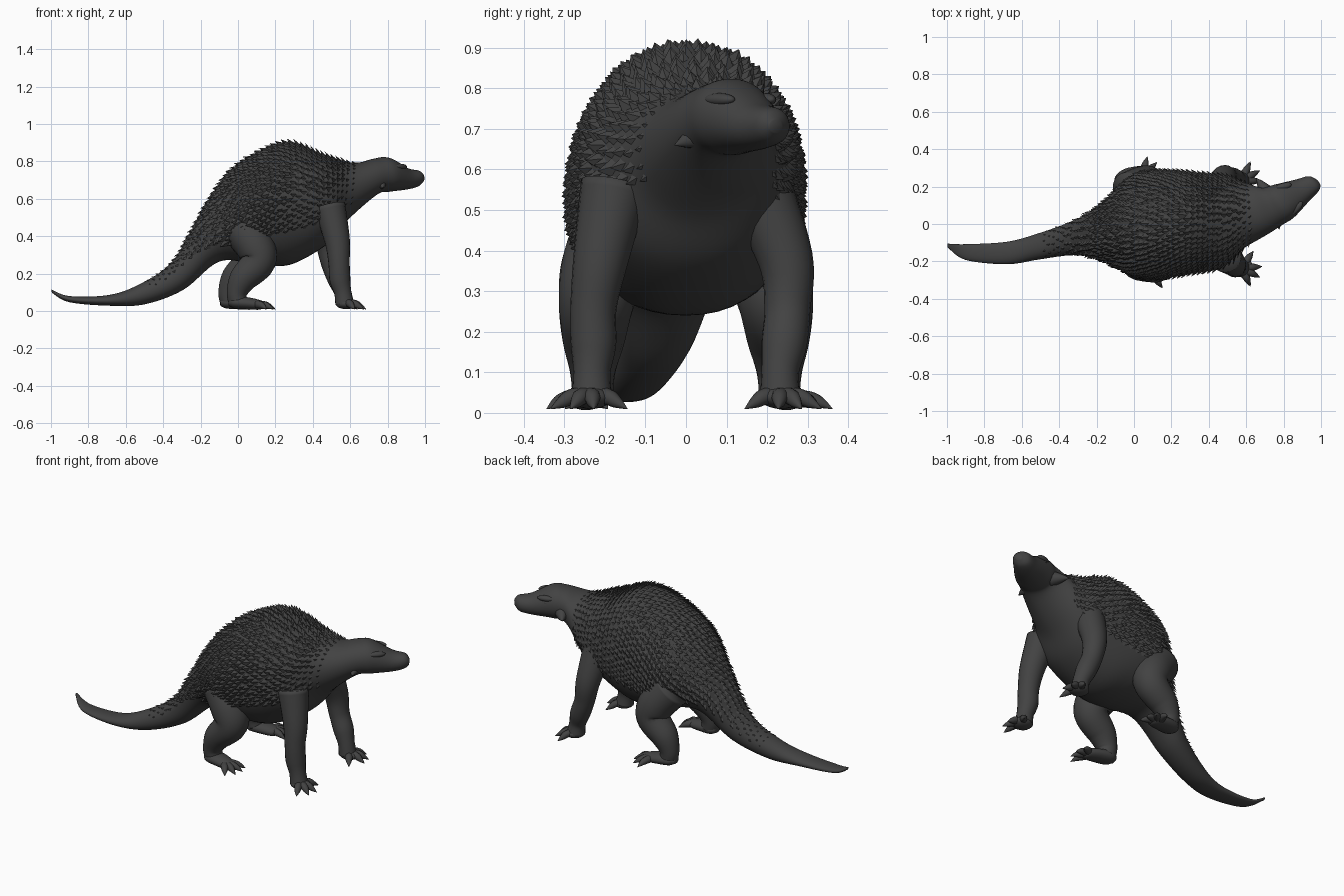
import bpy, bmesh, math, random
from mathutils import Vector

if "Cube" in bpy.data.objects:
    bpy.data.objects.remove(bpy.data.objects["Cube"])

random.seed(4)
skin = bpy.data.materials.new("charcoal skin")
skin.diffuse_color = (0.055, 0.055, 0.055, 1)
skin.use_nodes = True
skin.node_tree.nodes["Principled BSDF"].inputs["Base Color"].default_value = skin.diffuse_color


def make(name, verts, faces, smooth=True):
    me = bpy.data.meshes.new(name)
    me.from_pydata([tuple(v) for v in verts], [], faces)
    bm = bmesh.new()
    bm.from_mesh(me)
    bmesh.ops.recalc_face_normals(bm, faces=bm.faces)
    for f in bm.faces:
        f.smooth = smooth
    bm.to_mesh(me)
    bm.free()
    me.materials.append(skin)
    ob = bpy.data.objects.new(name, me)
    bpy.context.collection.objects.link(ob)
    return ob


def bridge(rings):
    # faces joining a list of equal rings, with end caps
    n = len(rings[0])
    verts = [v for r in rings for v in r]
    faces = [[i * n + j, i * n + (j + 1) % n, (i + 1) * n + (j + 1) % n, (i + 1) * n + j]
             for i in range(len(rings) - 1) for j in range(n)]
    faces += [list(range(n)), list(range(len(verts) - n, len(verts)))]
    return verts, faces


def sample(rows, u):
    # smooth curve through every column of a table
    i = min(max(int(u), 0), len(rows) - 2)
    t = u - i
    a, b, c, d = (rows[min(max(k, 0), len(rows) - 1)] for k in (i - 1, i, i + 1, i + 2))
    return [0.5 * (2 * q + (r - p) * t + (2 * p - 5 * q + 4 * r - s) * t * t
                   + (3 * q - p - 3 * r + s) * t ** 3) for p, q, r, s in zip(a, b, c, d)]


def clamp(v):
    return min(max(v, 0), 1)


def tube(name, pts, seg=16, steps=6, flat=1.0):
    axis = (Vector(pts[-1][:3]) - Vector(pts[0][:3])).normalized()
    ref = Vector((0, 1, 0)) if abs(axis.y) < 0.8 else Vector((1, 0, 0))
    last = len(pts) - 1
    rings = []
    for k in range(last * steps + 1):
        u = k / steps
        p = sample(pts, u)
        t = (Vector(sample(pts, min(u + .05, last))[:3])
             - Vector(sample(pts, max(u - .05, 0))[:3])).normalized()
        side = (ref - t * ref.dot(t)).normalized()
        up = t.cross(side) * flat
        r = max(p[3], 0.001)
        rings.append([Vector(p[:3]) + (side * math.cos(a) + up * math.sin(a)) * r
                      for a in (2 * math.pi * j / seg for j in range(seg))])
    return make(name, *bridge(rings))


def blob(name, loc, radii, yaw=0):
    bm = bmesh.new()
    bmesh.ops.create_uvsphere(bm, u_segments=20, v_segments=12, radius=1)
    bm.verts.index_update()
    ca, sa = math.cos(yaw), math.sin(yaw)
    verts = []
    for v in bm.verts:
        x, y, z = (v.co[i] * radii[i] for i in range(3))
        verts.append((loc[0] + x * ca - y * sa, loc[1] + x * sa + y * ca, loc[2] + z))
    faces = [[v.index for v in f.verts] for f in bm.faces]
    bm.free()
    return make(name, verts, faces)


# body rings from tail tip to snout: top x, top z, bottom x, bottom z, centre y, half width
BODY = [
    (-.998, .116, -.995, .098, -.115, .010), (-.90, .08, -.90, .047, -.15, .042),
    (-.69, .086, -.67, .028, -.155, .06), (-.53, .142, -.49, .038, -.12, .07),
    (-.36, .255, -.29, .115, -.075, .092), (-.23, .46, -.10, .265, -.045, .145),
    (-.08, .70, .08, .25, -.01, .258), (.07, .825, .17, .24, -.003, .282),
    (.27, .90, .30, .255, .005, .27), (.47, .83, .48, .36, .015, .24),
    (.62, .793, .59, .49, .055, .168), (.73, .815, .73, .62, .09, .115),
    (.80, .82, .80, .637, .122, .103), (.90, .765, .90, .65, .18, .068),
    (.965, .75, .955, .665, .215, .048), (.99, .722, .985, .69, .222, .018)]


def body_point(u, a):
    xt, zt, xb, zb, yc, ry = sample(BODY, u)
    turn = clamp((xt - .58) / .22)  # the neck turns the head to the left
    yaw = math.radians(33) * turn * turn * (3 - 2 * turn)
    c = Vector(((xt + xb) / 2, yc, (zt + zb) / 2))
    up = Vector(((xt - xb) / 2, 0, (zt - zb) / 2))
    side = Vector((-math.sin(yaw), math.cos(yaw), 0)) * ry
    co, si = math.cos(a), math.sin(a)
    return c + side * math.copysign(abs(co) ** .92, co) + up * math.copysign(abs(si) ** .96, si)


N = 48
make("body_and_head", *bridge([[body_point(k / 7, 2 * math.pi * j / N) for j in range(N)]
                               for k in range((len(BODY) - 1) * 7 + 1)]))

# overlapping pointed scales over the back, flanks and tail root
verts, faces = [], []
u, row = 3.3, 0
while u < 10.2:
    lo = .25 - .7 * clamp((u - 4.2) / 1.3)
    arc = [body_point(u, lo + (math.pi - 2 * lo) * k / 24) for k in range(25)]
    length = sum((q - p).length for p, q in zip(arc, arc[1:]))
    fade = min(1, .35 + (u - 3.3) * .35, .4 + (10.2 - u) * .8)
    count = max(4, int(length / .033))
    for k in range(count):
        a = lo + (math.pi - 2 * lo) * (k + .5 * (row % 2) + random.uniform(.1, .4)) / count
        p = body_point(u, a)
        fwd = (body_point(u + .05, a) - body_point(u - .05, a)).normalized()
        side = (body_point(u, a + .03) - body_point(u, a - .03)).normalized()
        nor = fwd.cross(side).normalized()
        if nor.dot(p - (body_point(u, 0) + body_point(u, math.pi)) / 2) < 0:
            nor = -nor
        s = fade * random.uniform(.8, 1.2)
        b = len(verts)
        verts += [p + fwd * .024 * s - nor * .004, p + side * .021 * s - nor * .004,
                  p - side * .021 * s - nor * .004, p - fwd * .026 * s + nor * .019 * s]
        faces += [[b, b + 1, b + 3], [b, b + 3, b + 2], [b + 1, b + 2, b + 3], [b, b + 2, b + 1]]
    u += .015 / max((body_point(u + .25, 1.57) - body_point(u - .25, 1.57)).length, .03)
    row += 1
make("back_scales", verts, faces, smooth=False)

# cheek horns, brow ridges and eyes
tube("right_cheek_horn", [(.755, .06, .70, .045), (.768, .01, .675, .025), (.777, -.028, .66, .001)], 10)
tube("left_cheek_horn", [(.71, .165, .70, .045), (.68, .21, .695, .024), (.655, .245, .69, .001)], 10)
HEAD_YAW = math.radians(32)
for label, s in (("left", 1), ("right", -1)):
    x, y = .83 - s * .068 * math.sin(HEAD_YAW), .14 + s * .068 * math.cos(HEAD_YAW)
    blob(label + "_brow", (x, y, .772), (.05, .02, .016), HEAD_YAW - s * .25)
    blob(label + "_eye", (x, y, .752), (.016, .02, .011), HEAD_YAW)


def toes(name, x, y, z, angles, length):
    for i, deg in enumerate(angles):
        c, s = math.cos(math.radians(deg)), math.sin(math.radians(deg))
        path = [(0, z, .022), (.45, z * .95, .021), (.72, .026, .015), (1, .010, .001)]
        tube(f"{name}_toe_{i + 1}", [(x + c * d * length, y + s * d * length, h, r)
                                     for d, h, r in path], 10, 4)


# front legs, the left one set a little further back at the elbow
for label, s, back in (("right", -1, 0), ("left", 1, 1)):
    tube(label + "_front_leg", [
        (.49 - .03 * back, s * .175, .56, .085),
        (.53 - .05 * back, s * (.21 + .035 * back), .38, .068),
        (.54 - .04 * back, s * (.228 + .022 * back), .26, .057),
        (.545 - .01 * back, s * (.228 + .014 * back), .17, .056),
        (.56, s * .232, .10, .046), (.57, s * .232, .04, .05)], 20)
    blob(label + "_front_foot", (.58, s * .234, .038), (.058, .052, .028))
    toes(label + "_front", .575, s * .235, .042, [s * d for d in (64, 27, -4, -55)], .11)

# hind legs
for label, s, dx in (("right", -1, 0), ("left", 1, -.045)):
    tube(label + "_hind_leg", [(.02 + dx, s * .17, .44, .11), (.09 + dx, s * .205, .35, .105),
                               (.11 + dx, s * .222, .265, .092), (.03 + dx, s * .228, .175, .076),
                               (-.005 + dx, s * .23, .10, .056), (dx, s * .23, .045, .05)], 22)
    aim = -12 if s < 0 else 32
    bx, by = .085 + dx, s * .25
    tube(label + "_hind_foot", [(-.05 + dx, s * .228, .042, .025), (-.02 + dx, s * .23, .045, .05),
                                (.045 + dx, s * .24, .042, .053), (bx + .035, by, .032, .04),
                                (bx + .055, by, .028, .008)], 18, 5, .62)
    toes(label + "_hind", bx, by, .036, [aim + s * d for d in (42, 12, -16, -42)], .115)
